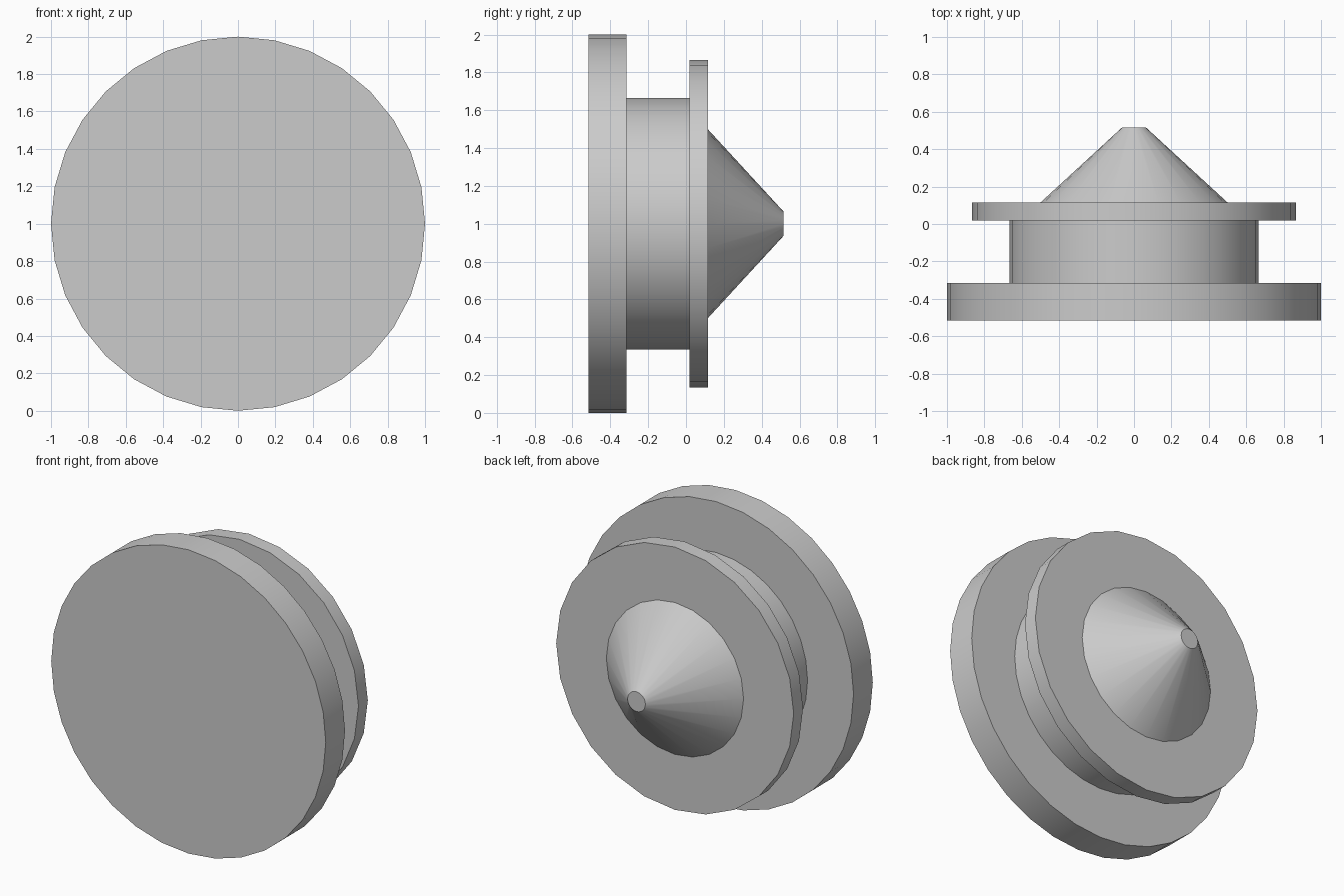
import bpy
import math

cube = bpy.data.objects.get("Cube")
if cube:
    bpy.data.objects.remove(cube, do_unlink=True)

grey = bpy.data.materials.new("light_grey")
grey.use_nodes = True
colour = (0.6, 0.6, 0.6, 1)
grey.diffuse_color = colour
grey.node_tree.nodes["Principled BSDF"].inputs["Base Color"].default_value = colour


def turned_part(name, front, back, front_radius, back_radius, sides):
    """Round part along the y axis, centred at height 1."""
    bpy.ops.mesh.primitive_cone_add(
        vertices=sides, radius1=back_radius, radius2=front_radius,
        depth=back - front, location=(0, (front + back) / 2, 1),
        rotation=(math.pi / 2, 0, 0))
    part = bpy.context.object
    part.name = name
    part.data.materials.append(grey)
    bpy.ops.object.shade_smooth_by_angle(angle=math.radians(35))
    return part


# Wide front disc
turned_part("front_disc", -0.515, -0.315, 1, 1, 32)
# Narrow neck between the discs
turned_part("neck", -0.315, 0.02, 0.665, 0.665, 32)
# Thin rear flange
turned_part("rear_flange", 0.018, 0.115, 0.865, 0.865, 24)
# Blunt cone at the back
turned_part("rear_cone", 0.115, 0.515, 0.5, 0.065, 24)
